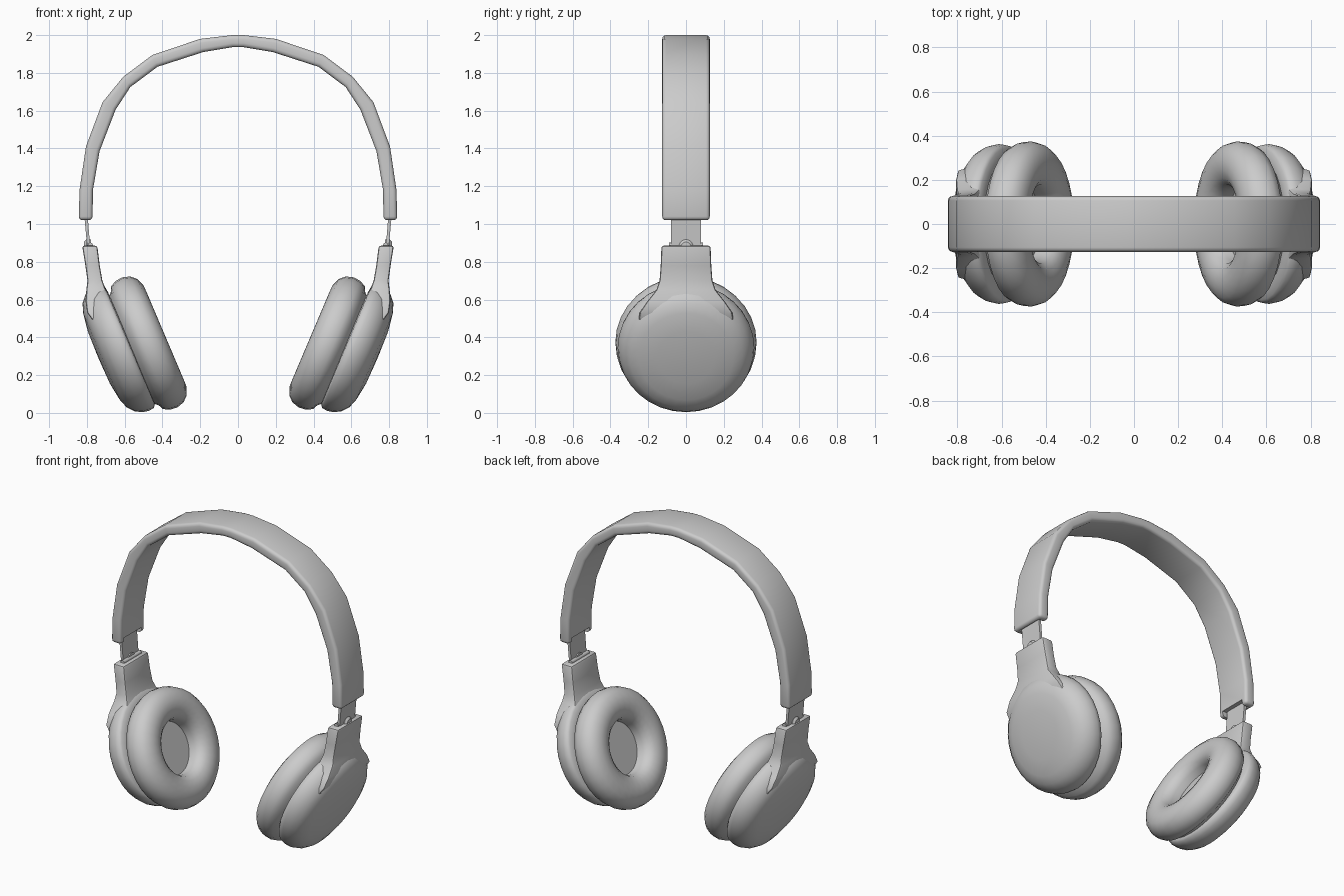
import bpy, bmesh, math
from mathutils import Vector

if "Cube" in bpy.data.objects:
    bpy.data.objects.remove(bpy.data.objects["Cube"])

TILT = math.radians(23)
CUP = Vector((0.575, 0, 0.36))                               # centre of the cup's inner plane
N = Vector((-math.cos(TILT), 0, math.sin(TILT)))             # towards the head
D = Vector((-math.sin(TILT), 0, -math.cos(TILT)))            # down the cup
Y = Vector((0, 1, 0))


def finish(name, bm, bevel=0, mirror=True, cutter=None, angle=35, segs=3):
    bmesh.ops.recalc_face_normals(bm, faces=bm.faces)
    me = bpy.data.meshes.new(name)
    bm.to_mesh(me)
    bm.free()
    ob = bpy.data.objects.new(name, me)
    bpy.context.collection.objects.link(ob)
    if bevel:
        m = ob.modifiers.new("bevel", 'BEVEL')
        m.width, m.segments, m.limit_method = bevel, segs, 'ANGLE'
        m.angle_limit = math.radians(50)
    if cutter:
        m = ob.modifiers.new("cut", 'BOOLEAN')
        m.operation, m.object, m.solver = 'DIFFERENCE', cutter, 'EXACT'
    if mirror:
        m = ob.modifiers.new("mirror", 'MIRROR')
        m.use_mirror_merge = False
    bpy.ops.object.select_all(action='DESELECT')
    ob.select_set(True)
    bpy.context.view_layer.objects.active = ob
    for m in list(ob.modifiers):
        bpy.ops.object.modifier_apply(modifier=m.name)
    bpy.ops.object.shade_smooth_by_angle(angle=math.radians(angle))
    return ob


def loft(rings):
    """Skin closed rings of points and cap both ends."""
    bm = bmesh.new()
    vs = [[bm.verts.new(p) for p in r] for r in rings]
    n = len(vs[0])
    for a, b in zip(vs, vs[1:]):
        for i in range(n):
            j = (i + 1) % n
            bm.faces.new((a[i], a[j], b[j], b[i]))
    bm.faces.new(vs[0])
    bm.faces.new(vs[-1])
    return bm


def slab(rows):
    """Rows of (z, inner x, outer x, half depth)."""
    return loft([[(a, -h, z), (b, -h, z), (b, h, z), (a, h, z)] for z, a, b, h in rows])


def revolve(profile, centre, axis, u, v, seg=32):
    """Turn (radius, height) points around an axis."""
    return loft([[centre + axis * h + (u * math.cos(t) + v * math.sin(t)) * r
                  for t in (2 * math.pi * i / seg for i in range(seg))]
                 for r, h in profile])


# Headband: pairs of outer and inner points, swept across the arch
half = [((0.843, 1.02), (0.77, 1.02)), ((0.839, 1.18), (0.768, 1.18)),
        ((0.805, 1.41), (0.733, 1.385)), ((0.717, 1.645), (0.648, 1.605)),
        ((0.607, 1.78), (0.57, 1.725)), ((0.453, 1.895), (0.427, 1.832)),
        ((0.2, 1.98), (0.185, 1.91)), ((0.03, 2.0), (0.03, 1.936))]
arch = half + [((-o[0], o[1]), (-i[0], i[1])) for o, i in reversed(half)]
W = 0.126
cutter = finish("end_slot_cutter", slab([(0.99, 0.75, 0.82, 0.09), (1.055, 0.75, 0.82, 0.09)]))
cutter.hide_render = True
cutter.hide_viewport = False
finish("headband", loft([[(o[0], -W, o[1]), (o[0], W, o[1]), (i[0], W, i[1]), (i[0], -W, i[1])]
                         for o, i in arch]), bevel=0.02, mirror=False, cutter=cutter)
bpy.data.objects.remove(cutter)

# Sliders with hinge tab and pin
finish("slider", slab([(0.86, 0.781, 0.797, 0.08), (1.08, 0.799, 0.817, 0.08)]))
X, Z = Vector((1, 0, 0)), Vector((0, 0, 1))
finish("hinge_tab", revolve([(0.038, 0), (0.038, 0.025), (0.025, 0.037)],
                            Vector((0.778, 0, 0.88)), X, Y, Z, 20))
finish("hinge_pin", revolve([(0.014, -0.09), (0.014, 0.09)],
                            Vector((0.782, 0, 0.888)), Y, X, Z, 12))

# Neck flaring into the cup
finish("cup_neck", slab([(0.885, 0.745, 0.825, 0.13), (0.78, 0.732, 0.808, 0.134),
                         (0.70, 0.718, 0.797, 0.14), (0.65, 0.70, 0.803, 0.157),
                         (0.59, 0.675, 0.807, 0.205), (0.53, 0.66, 0.798, 0.245),
                         (0.45, 0.64, 0.74, 0.26)]), bevel=0.012, segs=2)

# Domed outer shell
finish("cup_shell", revolve([(0.02, -0.178), (0.15, -0.175), (0.25, -0.16), (0.30, -0.142),
                             (0.335, -0.112), (0.355, -0.075), (0.362, -0.04), (0.358, -0.012),
                             (0.345, 0.0), (0.30, 0.005)], CUP, N, D, Y), angle=50)

# Ear cushion ring with recessed centre
finish("ear_cushion", revolve([(0.30, -0.01), (0.325, 0.018), (0.352, 0.03), (0.37, 0.065),
                               (0.374, 0.105), (0.362, 0.145), (0.335, 0.175), (0.29, 0.192),
                               (0.25, 0.193), (0.21, 0.182), (0.18, 0.158), (0.168, 0.125),
                               (0.165, 0.08), (0.02, 0.08)], CUP + D * 0.03, N, D, Y), angle=50)
